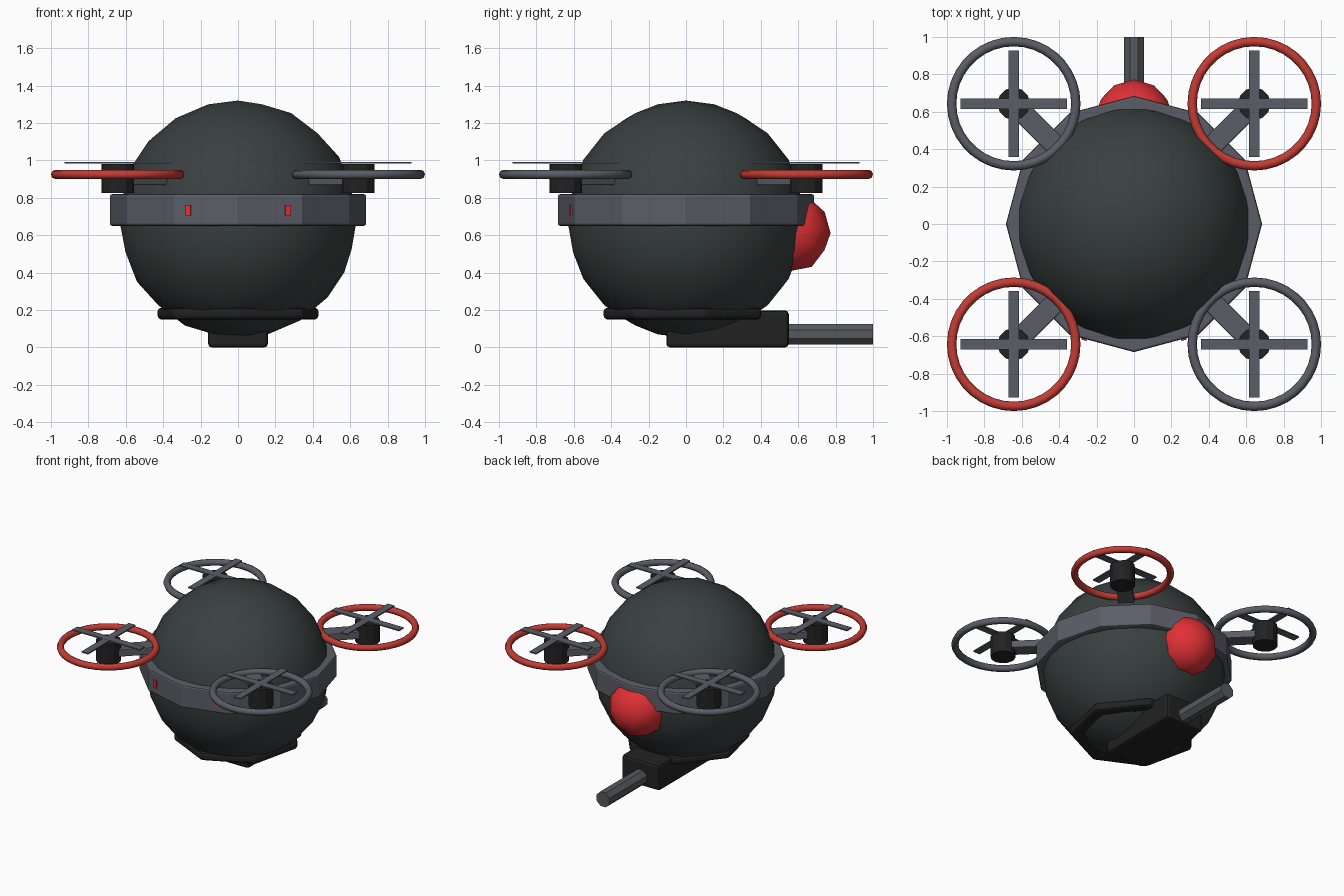
import bpy, bmesh, math
from mathutils import Matrix, Vector

cube = bpy.data.objects.get("Cube")
if cube:
    bpy.data.objects.remove(cube, do_unlink=True)


def material(name, rgb, rough=0.6):
    m = bpy.data.materials.new(name)
    m.use_nodes = True
    m.diffuse_color = (*rgb, 1)
    bsdf = next(n for n in m.node_tree.nodes if n.type == 'BSDF_PRINCIPLED')
    bsdf.inputs["Base Color"].default_value = (*rgb, 1)
    bsdf.inputs["Roughness"].default_value = rough
    return m


SHELL = material("dark green grey", (0.04, 0.052, 0.05))
GREY = material("slate grey", (0.105, 0.11, 0.135))
BLACK = material("soft black", (0.016, 0.016, 0.017))
RED = material("guard red", (0.55, 0.045, 0.035))
BRIGHT = material("lens red", (0.75, 0.03, 0.035))
STEEL = material("steel grey", (0.09, 0.1, 0.11))


def finish(name, bm, mat, bevel=0, smooth=0):
    """Turn a bmesh into a named object with material, bevel and shading."""
    bmesh.ops.recalc_face_normals(bm, faces=bm.faces)
    mesh = bpy.data.meshes.new(name)
    bm.to_mesh(mesh)
    bm.free()
    mesh.materials.append(mat)
    ob = bpy.data.objects.new(name, mesh)
    bpy.context.collection.objects.link(ob)
    if bevel:
        mod = ob.modifiers.new("edge_bevel", 'BEVEL')
        mod.width = bevel
        mod.segments = 2
        mod.limit_method = 'ANGLE'
        mod.angle_limit = math.radians(40)
    if smooth:
        bpy.ops.object.select_all(action='DESELECT')
        ob.select_set(True)
        bpy.context.view_layer.objects.active = ob
        bpy.ops.object.shade_smooth_by_angle(angle=math.radians(smooth))
    return ob


def box(name, size, centre, mat, turn=0, bevel=0):
    bm = bmesh.new()
    place = (Matrix.Translation(centre) @ Matrix.Rotation(turn, 4, 'Z')
             @ Matrix.Diagonal((*size, 1)))
    bmesh.ops.create_cube(bm, size=1, matrix=place)
    return finish(name, bm, mat, bevel)


def cylinder(name, sides, radius, length, place, mat, bevel=0):
    bm = bmesh.new()
    bmesh.ops.create_cone(bm, cap_ends=True, segments=sides, radius1=radius,
                          radius2=radius, depth=length, matrix=place)
    return finish(name, bm, mat, bevel)


def ball(name, detail, radius, place, mat):
    bm = bmesh.new()
    bmesh.ops.create_icosphere(bm, subdivisions=detail, radius=radius, matrix=place)
    return finish(name, bm, mat, smooth=35)


def lathe_ring(name, profile, sides, centre, mat, bevel=0, smooth=0):
    """Sweep a closed (radius, z) profile round a centre, first corner at -y."""
    bm = bmesh.new()
    rows = []
    for i in range(sides):
        a = 2 * math.pi * i / sides - math.pi / 2
        rows.append([bm.verts.new(Vector(centre) + Vector((r * math.cos(a), r * math.sin(a), z)))
                     for r, z in profile])
    n = len(profile)
    for i in range(sides):
        p, q = rows[i], rows[(i + 1) % sides]
        for j in range(n):
            k = (j + 1) % n
            bm.faces.new((p[j], q[j], q[k], p[k]))
    return finish(name, bm, mat, bevel, smooth)


def block(inner, outer, low, high):
    return [(inner, low), (outer, low), (outer, high), (inner, high)]


# Round body
ball("body_shell", 3, 0.635,
     Matrix.Translation((0, 0, 0.685)) @ Matrix.Rotation(math.pi, 4, 'Z'), SHELL)

# Belt round the middle and collar underneath
lathe_ring("belt", block(0.6, 0.685, 0.65, 0.82), 12, (0, 0, 0), GREY, bevel=0.012)
lathe_ring("bottom_collar", block(0.35, 0.445, 0.15, 0.212), 7, (0, 0, 0), BLACK, bevel=0.02)

# Small red lamps on the front of the belt
for side, word in ((1, "left"), (-1, "right")):
    box("belt_lamp_" + word, (0.03, 0.02, 0.055), (side * 0.265, -0.612, 0.733),
        BRIGHT, turn=side * math.radians(15))

# Red lens at the back, its pole pointing backwards
cycle = Matrix(((0, 1, 0), (0, 0, 1), (1, 0, 0))).to_4x4()
ball("rear_lens", 2, 0.213, Matrix.Translation((0, 0.56, 0.612)) @ cycle, BRIGHT)

# Launcher housing and barrel
box("launcher_housing", (0.32, 0.655, 0.198), (0, 0.222, 0.099), BLACK, bevel=0.02)
cylinder("launcher_barrel", 8, 0.059, 0.5,
         Matrix.Translation((0, 0.75, 0.07)) @ Matrix.Rotation(math.pi / 2, 4, 'X')
         @ Matrix.Rotation(math.pi / 8, 4, 'Z'), STEEL)

# Four rotors: arm, motor, crossed blades and round guard
REACH = 0.643
tube = [(0.332 + 0.025 * math.cos(t * math.pi / 4), 0.025 * math.sin(t * math.pi / 4))
        for t in range(8)]
for sx in (1, -1):
    for sy in (1, -1):
        tag = ("back_" if sy > 0 else "front_") + ("left" if sx > 0 else "right")
        x, y = sx * REACH, sy * REACH
        box("arm_" + tag, (0.4, 0.11, 0.055), (x * 0.78, y * 0.78, 0.895), GREY,
            turn=math.atan2(sy, sx), bevel=0.006)
        cylinder("motor_" + tag, 12, 0.087, 0.155,
                 Matrix.Translation((x, y, 0.903)), BLACK)
        box("blade_across_" + tag, (0.57, 0.056, 0.009), (x, y, 0.988), GREY)
        box("blade_along_" + tag, (0.056, 0.57, 0.009), (x, y, 0.9875), GREY)
        lathe_ring("guard_" + tag, tube, 36, (x, y, 0.925),
                   RED if sx == sy else GREY, smooth=50)
